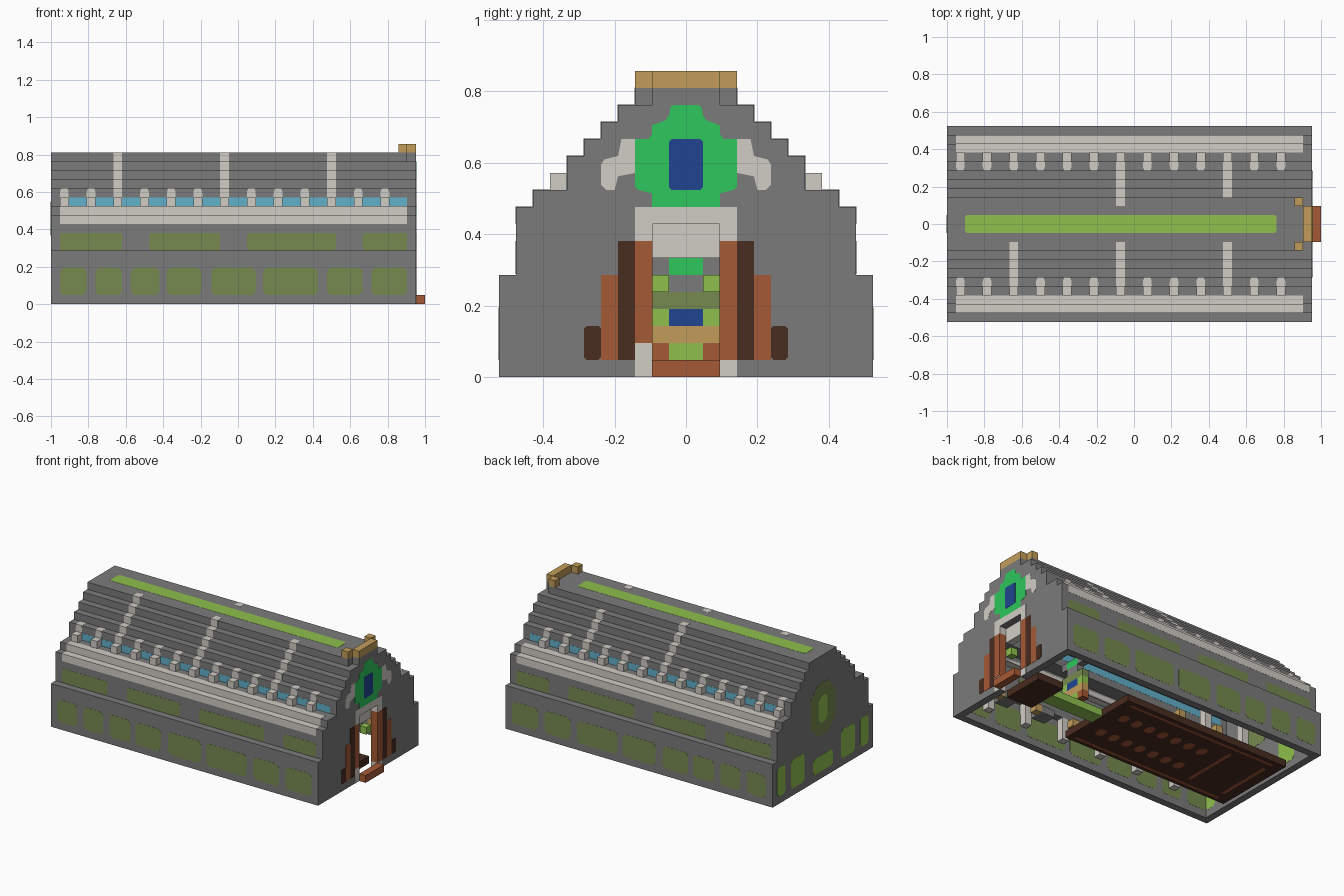
import bpy, bmesh
from mathutils import Vector

if "Cube" in bpy.data.objects:
    bpy.data.objects.remove(bpy.data.objects["Cube"], do_unlink=True)

V = 1 / 21      # one block; all sizes below are in blocks
E = 0.02        # thickness of painted plates


def material(name, rgb):
    m = bpy.data.materials.new(name)
    m.use_nodes = True
    m.diffuse_color = (*rgb, 1)
    m.node_tree.nodes["Principled BSDF"].inputs["Base Color"].default_value = (*rgb, 1)
    return m


stone = material("stone grey", (0.198, 0.198, 0.198))
pale = material("pale stone", (0.64, 0.61, 0.56))
olive = material("olive glass", (0.18, 0.255, 0.08))
lime = material("lime", (0.275, 0.53, 0.075))
emerald = material("emerald", (0.027, 0.57, 0.107))
navy = material("navy", (0.014, 0.06, 0.28))
sky = material("sky blue", (0.12, 0.44, 0.6))
wood = material("red wood", (0.375, 0.1, 0.036))
dark = material("dark wood", (0.066, 0.025, 0.014))
brass = material("brass", (0.54, 0.335, 0.1))


def prism(name, mat, axis, pts, a, b):
    """Extrude a 2D outline along an axis from a to b."""
    place = {"x": lambda p, d: (d, p[0], p[1]),
             "y": lambda p, d: (p[0], d, p[1]),
             "z": lambda p, d: (p[0], p[1], d)}[axis]
    bm = bmesh.new()
    low = [bm.verts.new(Vector(place(p, a)) * V) for p in pts]
    high = [bm.verts.new(Vector(place(p, b)) * V) for p in pts]
    bm.faces.new(low)
    bm.faces.new(high)
    for i in range(len(pts)):
        j = (i + 1) % len(pts)
        bm.faces.new((low[i], low[j], high[j], high[i]))
    bmesh.ops.recalc_face_normals(bm, faces=bm.faces)
    me = bpy.data.meshes.new(name)
    bm.to_mesh(me)
    bm.free()
    me.materials.append(mat)
    ob = bpy.data.objects.new(name, me)
    bpy.context.collection.objects.link(ob)
    return ob


def rounded(u0, u1, v0, v1, r=0.4):
    """Rectangle with cut corners."""
    return [(u0 + r, v0), (u1 - r, v0), (u1, v0 + r), (u1, v1 - r),
            (u1 - r, v1), (u0 + r, v1), (u0, v1 - r), (u0, v0 + r)]


def tip(x, v0, v1):
    """Tapered end of a peg, from v0 towards v1."""
    m = v0 + 0.65 * (v1 - v0)
    return [(x - 0.5, v0), (x + 0.5, v0), (x + 0.48, m), (x + 0.32, v1), (x - 0.32, v1), (x - 0.48, m)]


def box(name, mat, x, y, z):
    return prism(name, mat, "z", [(x[0], y[0]), (x[1], y[0]), (x[1], y[1]), (x[0], y[1])], *z)


def side_box(name, mat, s, x, y, z):
    return box(name, mat, x, sorted((s * y[0], s * y[1])), z)


def stair(widths):
    pts = []
    for k, w in enumerate(widths):
        for p in ((w, k), (w, k + 1)):
            if p not in pts:
                pts.append(p)
    return pts


def flip(pts):
    return [(-u, v) for u, v in reversed(pts)]


# Stepped hall: half width of every layer, hollow inside
layers = [11] * 6 + [10] * 4 + [9, 7, 7, 6, 5, 4, 3]
outer = stair(layers)
inner = stair([w - 1 for w in layers[1:]])
prism("hall_shell", stone, "x", outer + flip(outer) + [(-u, v) for u, v in inner] + inner[::-1], -20, 19)
prism("back_wall", stone, "x", outer + flip(outer), -21, -20)
front = stair(layers[:-1] + [2])
prism("front_wall", stone, "x", front + flip(front) + [(-2, 0), (-2, 9), (2, 9), (2, 0)], 19, 20)

low_windows = [(-20, -17), (-16, -13), (-12, -8.8), (-8, -4.1), (-3, 2), (2.8, 9), (10, 14), (15, 19)]
high_windows = [(-20, -13), (-10, -2), (1, 11), (14, 19)]
rib_tops = {1: {6: 17, 10: 16}, -1: {2: 17, 6: 17, 10: 17}}

for s, tag in ((1, "back"), (-1, "front")):
    # Windows along the sides
    for x0, x1 in low_windows:
        prism(tag + "_low_window", olive, "y", rounded(x0, x1, 1, 4.1), s * (10 - E), s * (11 + E))
    for x0, x1 in high_windows:
        prism(tag + "_high_window", olive, "y", rounded(x0, x1, 6.05, 8, 0.2), s * (9 - E), s * (10 + E))
    side_box(tag + "_skylight", sky, s, (-19, 19), (6 - E, 7 + E), (11, 12 - E))
    # Pale eaves beam over two steps
    side_box(tag + "_eaves_lower", pale, s, (-20, 19), (8, 10 + E), (9, 10 + E))
    side_box(tag + "_eaves_upper", pale, s, (-20, 19), (8, 9 + E), (10, 11 + E))
    # Pegs, some carrying ribs up the roof
    for i in range(13):
        x = -19.5 + 3 * i
        side_box(tag + "_peg", pale, s, (x - 0.5, x + 0.5), (7, 8), (11, 12))
        if i in rib_tops[s]:
            for k in range(12, rib_tops[s][i]):
                side_box(tag + "_rib", pale, s, (x - 0.5, x + 0.5),
                         (layers[k] - 1, layers[k] + E), (k, k + 1 + E))
        else:
            prism(tag + "_peg_tip", pale, "y", tip(x, 12, 13), s * 6.9, s * (7 + E))
            prism(tag + "_peg_cap", pale, "z", tip(x, s * 7, s * 6), 12.9, 13 + E)

# Ridge band and brass crest
prism("ridge_band", lime, "z", rounded(-19, 16, -1, 1, 0.2), 17, 17 + E)
box("crest", brass, (19, 20), (-2, 2), (17, 18))
for s in (1, -1):
    side_box("crest_end", brass, s, (18, 19), (2, 3), (17, 18))

# Back end windows and oval
prism("oval_ring", olive, "x", rounded(-2.7, 2.7, 6, 13.2, 1.6), -21 - E, -20 + E)
prism("oval_centre", lime, "x", rounded(-1, 1, 7.7, 11.5, 0.6), -21 - 2 * E, -20 + 2 * E)
prism("end_window_middle", lime, "x", rounded(-2.2, 2.2, 1, 3.2), -21 - E, -20 + E)
for s in (1, -1):
    for y0, y1 in ((4, 7), (8.2, 10)):
        prism("end_window", lime, "x", rounded(*sorted((s * y0, s * y1)), 1, 5), -21 - E, -20 + E)

# Front emblem with wings
emblem = [(2, 10), (2, 10.8), (2.8, 11), (3, 11.2), (3, 14), (2.2, 14), (2, 14.3), (2, 14.8),
          (1.2, 15.1), (1, 15.4), (0.9, 15.9), (0.7, 16)]
prism("emblem", emerald, "x", emblem + flip(emblem), 20, 20 + E)
prism("emblem_gem", navy, "x", rounded(-1, 1, 11, 14, 0.15), 20, 20 + 2 * E)
wing = [(3, 12), (3, 14), (3.8, 14), (4, 13), (4.8, 12.8), (5, 12.5), (5, 11.3), (4.7, 11), (4.2, 11), (4, 11.8)]
for pts in (wing, flip(wing)):
    prism("emblem_wing", pale, "x", pts, 20, 20 + E)

# Portal, doors and step
prism("portal", pale, "x", [(2, 0), (3, 0), (3, 10), (-3, 10), (-3, 0), (-2, 0), (-2, 9), (2, 9)], 20, 20 + E)
box("portal_lintel", pale, (18, 19), (-2, 2), (7, 9))
box("front_step", wood, (20, 21), (-2, 2), (0, 1))
for s in (1, -1):
    bottom = 1 if s > 0 else 2
    for name, mat, y, z, r in (("door_edge", wood, 2, (bottom, 8), 0.02), ("door_board", dark, 3, (1, 8), 0.02),
                               ("door_side", wood, 4, (1, 6), 0.05), ("door_foot", dark, 5, (1, 3), 0.15)):
        prism(name, mat, "x", rounded(*sorted((s * y, s * (y + 1))), *z, r), 20, 20 + 2 * E)
    # Lining on the inner faces of the opening
    side_box("door_lining", wood, s, (19, 20), (2 - E, 2), (bottom, 8))
    side_box("portal_lining_top", pale, s, (19, 20), (2 - E, 2), (8, 9))
    side_box("portal_lining_foot", pale, s, (19, 20), (2 - E, 2), (0, bottom))
    side_box("lantern", lime, s, (18, 19), (1, 2), (5, 6))

# Interior: landing, carpet, figure and floor panel
box("landing", dark, (14, 18), (-3, 3), (0, 1))
box("carpet", lime, (6, 14), (-1, 1), (0, 1))
box("figure_foot", lime, (9, 10), (-1, 1), (1, 2))
box("figure_base", brass, (9, 10), (-2, 2), (2, 3))
box("figure_body", navy, (9, 10), (-1, 1), (3, 4))
box("figure_chest", olive, (9, 10), (-2, 2), (4, 5))
box("figure_neck", stone, (9, 10), (-1, 1), (5, 6))
box("figure_head", emerald, (9, 10), (-1, 1), (6, 7))
box("floor_panel", dark, (-19.5, 6), (-6, 6), (E, 1))
for s in (1, -1):
    side_box("figure_stand", wood, s, (9, 10), (1, 2), (1, 2))
    side_box("figure_arm", lime, s, (9, 10), (1, 2), (3, 4))
    side_box("figure_shoulder", stone, s, (9, 10), (1, 2), (6, 7))
    side_box("floor_rim", wood, s, (-18, 5), (5, 5.4), (0, E))
    for i in range(7):
        x = 3.5 - 2.1 * i
        prism("floor_oval", wood, "z", rounded(x - 0.6, x + 0.6, s * 2.2 - 0.8, s * 2.2 + 0.8, 0.4), 0, E)
    # Small benches, posts and lamps by the walls
    for x in (-17, -11, -5, 1, 7, 13):
        side_box("bench", stone, s, (x, x + 2), (7, 9), (3, 4))
        side_box("post", pale, s, (x + 2, x + 3), (9, 10), (2, 5))
        side_box("lamp", brass, s, (x + 2, x + 3), (7, 8), (3, 4))
    for x in (-16, -10):
        side_box("candle_stand", pale, s, (x, x + 1), (2, 3), (1, 6))
        side_box("candle", brass, s, (x, x + 1), (2, 3), (6, 8))
for x in (-18, -12.5):
    box("floor_crossbar", wood, (x, x + 0.5), (-4, 4), (0, E))
